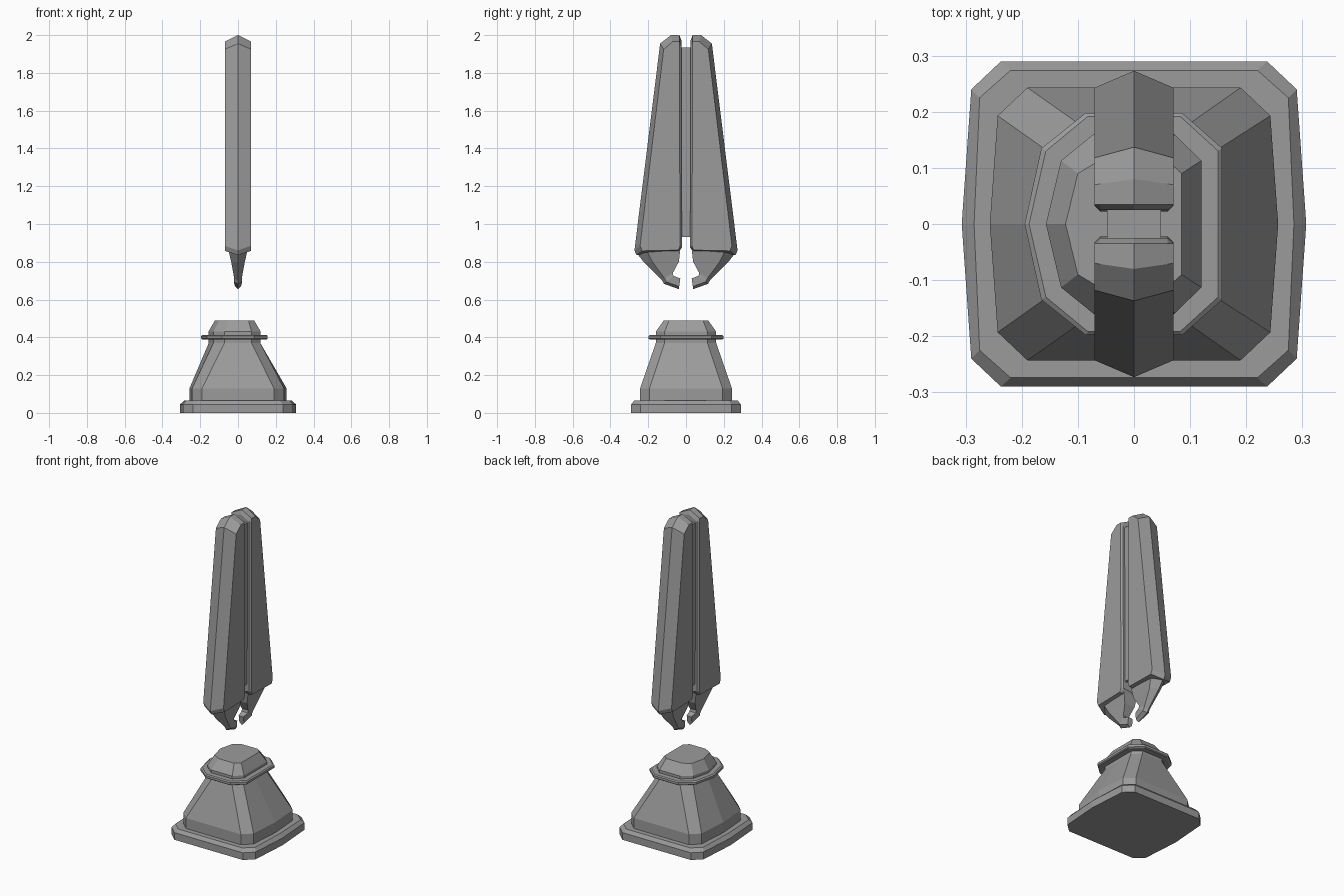
import bpy, bmesh

if "Cube" in bpy.data.objects:
    bpy.data.objects.remove(bpy.data.objects["Cube"])

# Dark grey stone and metal
dark = bpy.data.materials.new("dark_grey")
dark.diffuse_color = (.33, .33, .33, 1)
dark.use_nodes = True
dark.node_tree.nodes["Principled BSDF"].inputs["Base Color"].default_value = dark.diffuse_color


def loft(name, loops):
    """Skin a closed solid through loops with equal point counts."""
    bm = bmesh.new()
    rings = [[bm.verts.new(p) for p in loop] for loop in loops]
    n = len(rings[0])
    for a, b in zip(rings, rings[1:]):
        for i in range(n):
            j = (i + 1) % n
            bm.faces.new((a[i], a[j], b[j], b[i]))
    bm.faces.new(rings[0])
    bm.faces.new(rings[-1])
    bmesh.ops.recalc_face_normals(bm, faces=bm.faces)
    mesh = bpy.data.meshes.new(name)
    bm.to_mesh(mesh)
    bm.free()
    mesh.materials.append(dark)
    ob = bpy.data.objects.new(name, mesh)
    bpy.context.collection.objects.link(ob)
    return ob


def plan(z, left, left_c, right, right_c, side_y, front_x, front_y):
    """Chamfered square outline whose left and right sides may bulge at y = 0."""
    half = [(right_c, side_y), (front_x, front_y), (-front_x, front_y), (-left_c, side_y)]
    pts = [(right, 0)] + half + [(-left, 0)] + [(x, -y) for x, y in reversed(half)]
    return [(x, y, z) for x, y in pts]


def mirror_y(ob):
    mod = ob.modifiers.new("mirror", 'MIRROR')
    mod.use_axis = (False, True, False)


# Plinth
loft("plinth", [
    plan(0, .307, .29, .307, .29, .24, .237, .29),
    plan(.045, .307, .29, .307, .29, .24, .237, .29),
    plan(.065, .285, .275, .285, .275, .225, .22, .274)])

# Tapered pedestal body
loft("pedestal", [
    plan(.06, .257, .243, .257, .243, .193, .19, .243),
    plan(.13, .257, .243, .257, .243, .193, .19, .243),
    plan(.37, .155, .13, .118, .118, .113, .072, .16),
    plan(.41, .155, .13, .118, .118, .113, .072, .16)])

# Thin collar around the neck
loft("collar", [
    plan(.388, .187, .157, .15, .15, .13, .082, .192),
    plan(.393, .195, .165, .157, .157, .135, .086, .198),
    plan(.407, .195, .165, .157, .157, .135, .086, .198),
    plan(.413, .187, .157, .15, .15, .13, .082, .192)])

# Faceted cap
loft("cap", [
    plan(.40, .157, .13, .12, .12, .113, .072, .16),
    plan(.43, .157, .13, .12, .12, .113, .072, .16),
    plan(.49, .122, .10, .085, .085, .09, .055, .117)])

# Ridged floating blades: (y, z) profiles at the ridge and at the flat side
ridge = [(.022, .875), (.04, .85), (.262, .835), (.273, .86),
         (.137, 1.955), (.08, 2.0), (.035, 2.0), (.025, 1.975)]
side = [(.022, .885), (.04, .862), (.232, .858), (.243, .885),
        (.118, 1.925), (.07, 1.965), (.035, 1.965), (.025, 1.94)]


def blade_loop(x):
    t = abs(x) / .07
    inset = .01 if t > .95 else 0
    loop = []
    for i, (a, b) in enumerate(zip(ridge, side)):
        y, z = (p + (q - p) * t for p, q in zip(a, b))
        loop.append((x, y + (inset if i in (0, 7) else 0), z))
    return loop


mirror_y(loft("blade", [blade_loop(x) for x in (-.07, -.06, 0, .06, .07)]))

# Core strip joining the blades
loft("core", [[(x, y, z) for x, y in ((-.048, -.03), (.048, -.03), (.048, .03), (-.048, .03))]
              for z in (.93, 1.935)])


# Hooked claws below the blades, each section a keeled wedge
def claw_loop(outer, inner, w):
    oy, oz = outer
    iy, iz = inner
    my, mz = oy + (iy - oy) * .25, oz + (iz - oz) * .25
    return [(0, oy, oz), (w, my, mz), (w, iy, iz), (-w, iy, iz), (-w, my, mz)]


mirror_y(loft("claw", [
    claw_loop((.26, .845), (.03, .865), .048),
    claw_loop((.225, .80), (.038, .80), .036),
    claw_loop((.128, .703), (.07, .74), .02),
    claw_loop((.116, .683), (.066, .725), .022),
    claw_loop((.038, .655), (.03, .712), .016)]))
